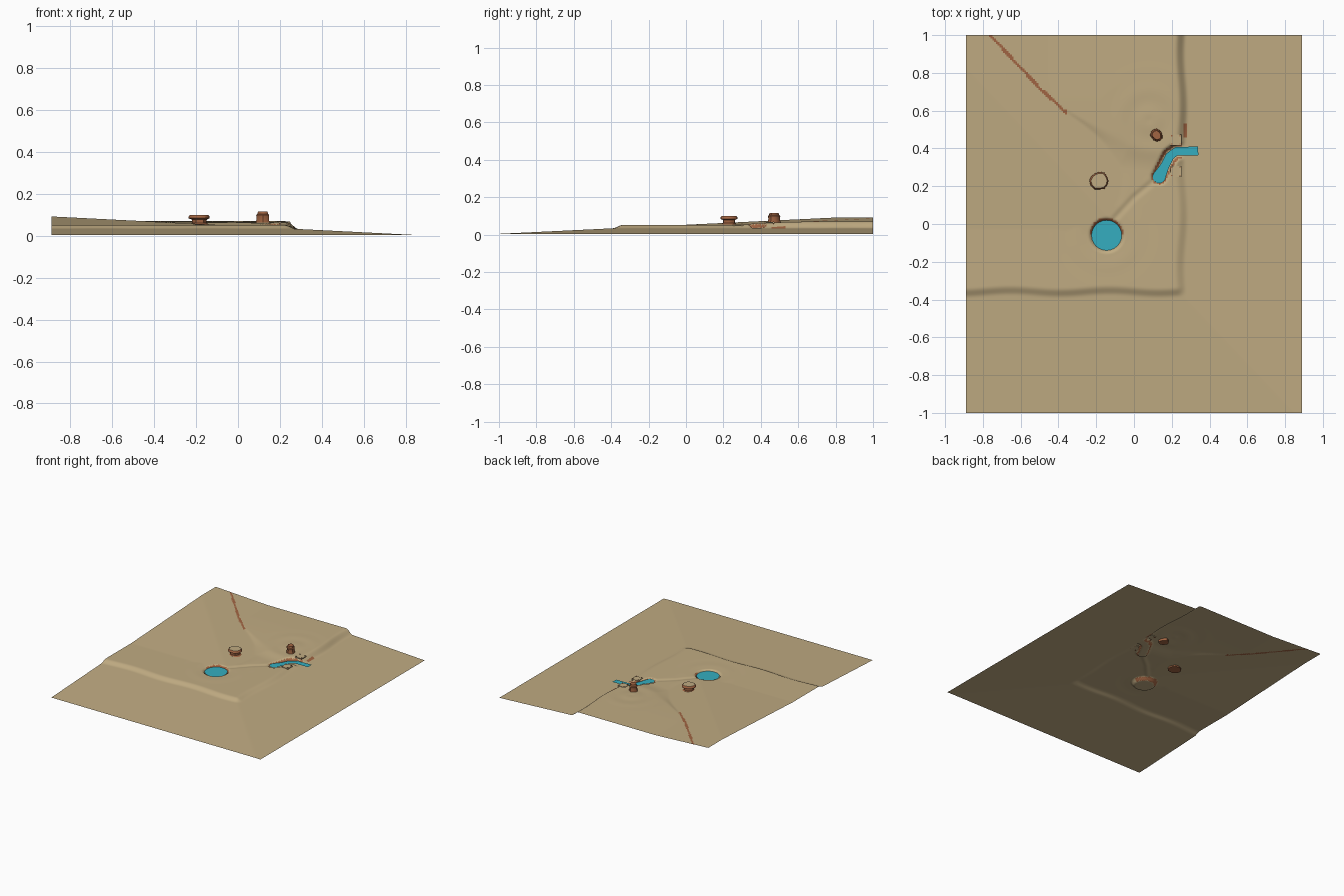
import bpy, bmesh, math, random
from mathutils import Vector

random.seed(4)
cube = bpy.data.objects.get("Cube")
if cube:
    bpy.data.objects.remove(cube, do_unlink=True)


def material(name, rgb):
    m = bpy.data.materials.new(name)
    m.use_nodes = True
    m.diffuse_color = (*rgb, 1)
    m.node_tree.nodes["Principled BSDF"].inputs["Base Color"].default_value = (*rgb, 1)
    return m


SAND = material("sand", (0.53, 0.41, 0.225))
ROCK = material("red rock", (0.36, 0.13, 0.055))
WATER = material("water", (0.035, 0.42, 0.53))

POND, POND_R, POND_Z = Vector((-0.145, -0.06)), 0.08, 0.042
STREAM = [Vector(p) for p in ((0.133, 0.25), (0.165, 0.31), (0.19, 0.36), (0.225, 0.385), (0.34, 0.387))]
STREAM_Z = 0.046
CREASE = [Vector((-0.1, 0.03)), Vector((0.0, 0.14)), Vector((0.133, 0.25))]
SCARP = [Vector(p) for p in ((-0.78, 1.02), (-0.5, 0.72), (-0.37, 0.6), (-0.05, 0.36), (0.3, 0.3))]
RIPPLES = [Vector((0.08, 0.55)), Vector((-0.18, 0.23)), POND]


def smooth(t):
    t = max(0.0, min(1.0, t))
    return t * t * (3 - 2 * t)


def path_distance(p, path):
    """Closest distance to a polyline, signed positive on its left."""
    best = 9.0
    for a, b in zip(path, path[1:]):
        e = b - a
        t = max(0.0, min(1.0, (p - a).dot(e) / e.length_squared))
        off = p - (a + e * t)
        if off.length < abs(best):
            best = math.copysign(off.length, e.x * off.y - e.y * off.x)
    return best


def plateau_edges(x, y):
    east = 0.28 + 0.008 * math.sin(11 * y + 1) - x
    south = y + 0.383 + 0.007 * math.sin(12 * x)
    return east, south


def ground(x, y):
    p = Vector((x, y))
    # Sloping beach around two sides
    beach = min(0.002 + 0.031 * (0.89 - x) / 0.61, 0.004 + 0.03 * (y + 1) / 0.62)
    # Plateau in two levels, parted by a scarp that fades out to the east
    d = path_distance(p, SCARP)
    width = 0.01 + 0.12 * smooth((x + 0.42) / 0.4)
    raised = 0.051 + 0.019 * smooth((y + 0.1) / 0.9)
    top = 0.051 + (raised - 0.051) * smooth(d / width + 0.5)
    for c in RIPPLES:
        r = (p - c).length
        top += 0.0012 * math.sin(r * 48) * smooth(1 - r / 0.32)
    east, south = plateau_edges(x, y)
    z = beach + (max(top, beach) - beach) * smooth(east / 0.055) * smooth(south / 0.05)
    # Dry crease, stream bed and pond bowl
    z -= 0.005 * smooth(1 - abs(path_distance(p, CREASE)) / 0.025)
    bed = smooth((0.048 - abs(path_distance(p, STREAM))) / 0.022)
    z += (min(z, 0.034) - z) * bed
    bowl = smooth((POND_R + 0.014 - (p - POND).length) / 0.024)
    return z + (0.025 - z) * bowl


def finish(name, bm, mats, angle=35):
    me = bpy.data.meshes.new(name)
    bmesh.ops.recalc_face_normals(bm, faces=bm.faces)
    bm.to_mesh(me)
    bm.free()
    ob = bpy.data.objects.new(name, me)
    bpy.context.collection.objects.link(ob)
    for m in mats:
        me.materials.append(m)
    bpy.ops.object.select_all(action="DESELECT")
    bpy.context.view_layer.objects.active = ob
    ob.select_set(True)
    bpy.ops.object.shade_smooth_by_angle(angle=math.radians(angle))
    return ob


# Terrain sheet, with exposed rock on the steep scarp and banks
bm = bmesh.new()
bmesh.ops.create_grid(bm, x_segments=190, y_segments=214, size=1)
for v in bm.verts:
    v.co.x *= 0.89
    v.co.z = ground(v.co.x, v.co.y)
bm.normal_update()
for f in bm.faces:
    c = f.calc_center_median()
    p = c.xy
    steep = f.normal.z < 0.87
    on_scarp = p.x < -0.36 and abs(path_distance(p, SCARP)) < 0.008
    on_bank = abs(p.x - 0.272) < 0.009 and 0.46 < p.y < 0.53
    pond_wall = steep and (p - POND).length < POND_R + 0.02 and p.y > POND.y
    stream_wall = steep and abs(path_distance(p, STREAM)) < 0.04 and p.x < 0.25
    f.material_index = int(on_scarp or on_bank or pond_wall or stream_wall)
terrain = finish("terrain", bm, [SAND, ROCK], 60)

# Pond surface
bm = bmesh.new()
ring = bmesh.ops.create_circle(bm, cap_ends=True, segments=24, radius=POND_R)
for v in bm.verts:
    v.co += Vector((*POND, POND_Z))
finish("pond_water", bm, [WATER])

# Stream surface: a ribbon with a rounded source
bm = bmesh.new()
rows = []
for i, p in enumerate(STREAM):
    t = (STREAM[min(i + 1, 4)] - STREAM[max(i - 1, 0)]).normalized()
    n = Vector((-t.y, t.x)) * (0.034 if i == 0 else 0.023)
    rows.append([bm.verts.new((*(p + s * n), STREAM_Z)) for s in (1, -1)])
for a, b in zip(rows, rows[1:]):
    bm.faces.new((a[0], a[1], b[1], b[0]))
t = (STREAM[1] - STREAM[0]).normalized()
start = math.atan2(t.x, -t.y)
arc = [STREAM[0] + 0.034 * Vector((math.cos(start + math.pi * k / 8), math.sin(start + math.pi * k / 8)))
       for k in range(1, 8)]
bm.faces.new([rows[0][0]] + [bm.verts.new((*q, STREAM_Z)) for q in arc] + [rows[0][1]])
finish("stream_water", bm, [WATER])


def rock(name, x, y, profile, top_slot):
    """Weathered rock column turned from a (radius, height) profile."""
    bm = bmesh.new()
    n = 12
    wobble = [random.uniform(0.86, 1.1) for _ in range(n)]
    rings = [[bm.verts.new((x + r * w * math.cos(math.tau * k / n), y + r * w * math.sin(math.tau * k / n), z))
              for k, w in enumerate(wobble)] for r, z in profile]
    for a, b in zip(rings, rings[1:]):
        for k in range(n):
            bm.faces.new((a[k], a[(k + 1) % n], b[(k + 1) % n], b[k]))
    bm.faces.new(rings[0])
    bm.faces.new(rings[-1]).material_index = top_slot
    finish(name, bm, [ROCK, SAND])


rock("mushroom_rock", -0.182, 0.23,
     [(0.05, 0.042), (0.05, 0.052), (0.035, 0.062), (0.036, 0.078), (0.051, 0.084), (0.049, 0.094), (0.043, 0.1)], 1)
rock("pillar_rock", 0.12, 0.47,
     [(0.035, 0.045), (0.033, 0.065), (0.029, 0.085), (0.032, 0.1), (0.026, 0.104), (0.023, 0.116)], 0)


def box(bm, x, y, z, sx, sy, sz):
    made = bmesh.ops.create_cube(bm, size=1)
    for v in made["verts"]:
        v.co = Vector((x + v.co.x * sx, y + v.co.y * sy, z + v.co.z * sz))
    return {f for v in made["verts"] for f in v.link_faces}


# Landing platforms either side of the stream, with corner posts
for name, px, py in (("north_platform", 0.222, 0.445), ("south_platform", 0.222, 0.278)):
    z = max(ground(px, py), 0.05)
    bm = bmesh.new()
    box(bm, px, py, z, 0.058, 0.058, 0.006)
    for sx in (-1, 1):
        for sy in (-1, 1):
            for f in box(bm, px + sx * 0.022, py + sy * 0.022, z, 0.006, 0.006, 0.014):
                f.material_index = 1
    finish(name, bm, [SAND, ROCK])
